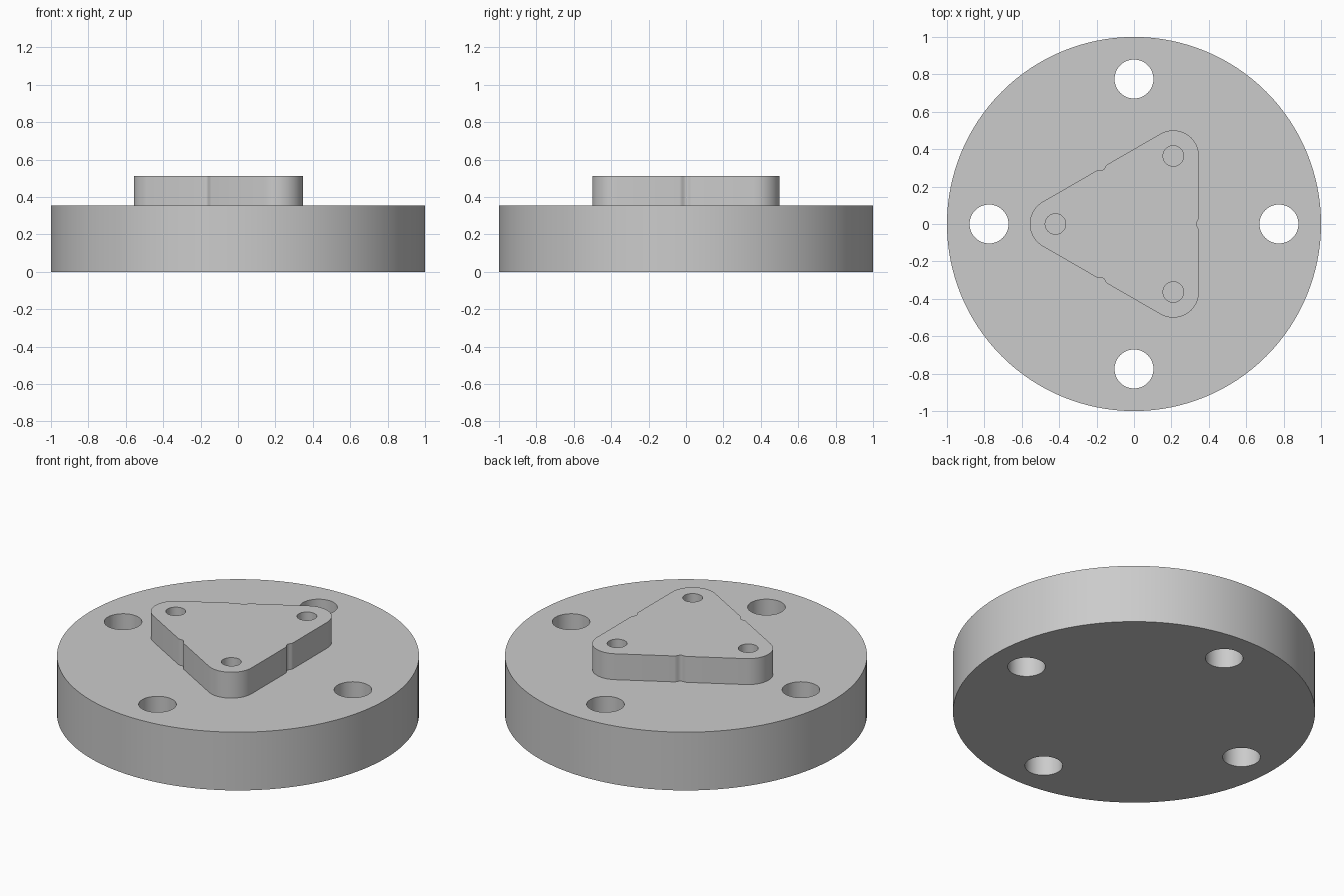
import bpy, bmesh
from math import sin, cos, pi, radians
from mathutils import Vector, Matrix

cube = bpy.data.objects.get("Cube")
if cube:
    bpy.data.objects.remove(cube, do_unlink=True)

DISC_TOP, BOSS_TOP = 0.355, 0.513
BOLT_RADIUS, PIN_RADIUS = 0.775, 0.42
CORNER = 0.137

grey = bpy.data.materials.new("plain grey")
grey.use_nodes = True
grey.diffuse_color = (0.6, 0.6, 0.6, 1)
grey.node_tree.nodes["Principled BSDF"].inputs["Base Color"].default_value = grey.diffuse_color


def prism(name, outline, low, high):
    """Closed solid raised from a flat counter-clockwise outline."""
    bm = bmesh.new()
    face = bm.faces.new([bm.verts.new((x, y, low)) for x, y in outline])
    raised = bmesh.ops.extrude_face_region(bm, geom=[face], use_keep_orig=True)
    top = [v for v in raised["geom"] if isinstance(v, bmesh.types.BMVert)]
    bmesh.ops.translate(bm, verts=top, vec=(0, 0, high - low))
    bmesh.ops.recalc_face_normals(bm, faces=bm.faces)
    mesh = bpy.data.meshes.new(name)
    bm.to_mesh(mesh)
    bm.free()
    mesh.materials.append(grey)
    obj = bpy.data.objects.new(name, mesh)
    bpy.context.collection.objects.link(obj)
    return obj


def circle(x, y, radius, sides):
    return [(x + radius * cos(2 * pi * i / sides), y + radius * sin(2 * pi * i / sides))
            for i in range(sides)]


def combine(target, tool, operation):
    """Apply a boolean and remove the tool."""
    mod = target.modifiers.new(operation.lower(), "BOOLEAN")
    mod.operation, mod.object, mod.solver = operation, tool, "EXACT"
    bpy.ops.object.select_all(action="DESELECT")
    bpy.context.view_layer.objects.active = target
    target.select_set(True)
    bpy.ops.object.modifier_apply(modifier=mod.name)
    bpy.data.objects.remove(tool, do_unlink=True)


def boss_outline(half_width=0.035, depth=0.014):
    """Rounded triangle with a shallow groove in the middle of each side."""
    points = []
    for k in range(3):
        corner = radians(60 + 120 * k)
        cx, cy = PIN_RADIUS * cos(corner), PIN_RADIUS * sin(corner)
        # Rounded corner
        for i in range(17):
            a = corner + radians(-60 + 120 * i / 16)
            points.append((cx + CORNER * cos(a), cy + CORNER * sin(a)))
        # Groove on the side that follows
        turn = Matrix.Rotation(corner + pi / 3, 2)
        flat = PIN_RADIUS / 2 + CORNER
        for i in range(13):
            t = -1 + i / 6
            p = turn @ Vector((flat - depth * (1 + cos(pi * t)) / 2, half_width * t))
            points.append((p.x, p.y))
    return points


# Round base with the triangular boss on top
flange = prism("flange", circle(0, 0, 1, 128), 0, DISC_TOP)
boss = prism("boss", boss_outline(), DISC_TOP - 0.1, BOSS_TOP)
combine(flange, boss, "UNION")

# Four through bolt holes
for k in range(4):
    a = k * pi / 2
    outline = circle(BOLT_RADIUS * cos(a), BOLT_RADIUS * sin(a), 0.104, 48)
    combine(flange, prism("bolt_hole", outline, -0.1, 0.6), "DIFFERENCE")

# Three blind pin holes in the boss corners
for k in range(3):
    a = radians(60 + 120 * k)
    outline = circle(PIN_RADIUS * cos(a), PIN_RADIUS * sin(a), 0.055, 32)
    combine(flange, prism("pin_hole", outline, DISC_TOP - 0.01, 0.6), "DIFFERENCE")

bpy.ops.object.shade_smooth_by_angle(angle=radians(30))
